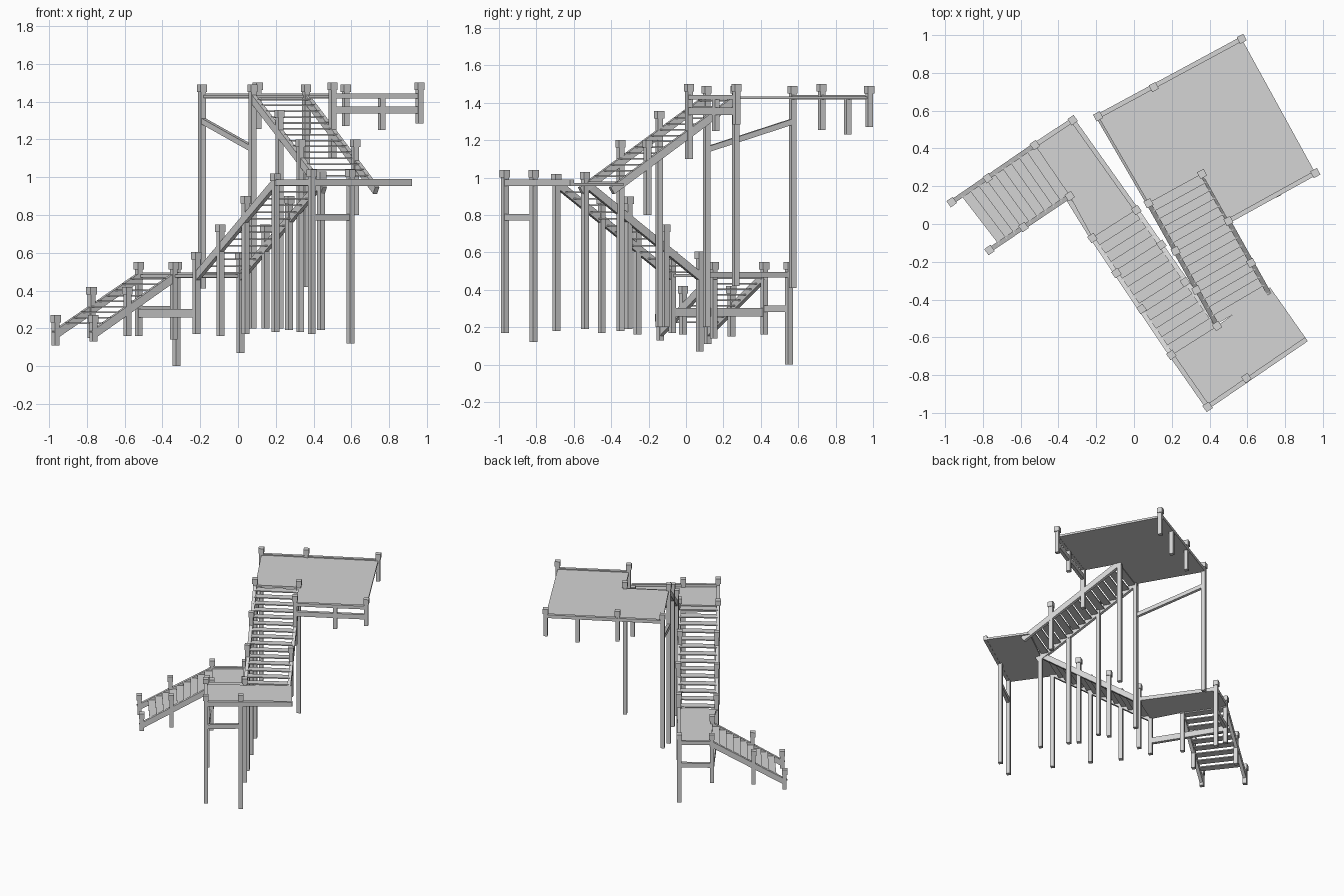
import bpy, bmesh, math
from mathutils import Matrix, Vector

cube = bpy.data.objects.get("Cube")
if cube:
    bpy.data.objects.remove(cube, do_unlink=True)

GREY = (0.66, 0.66, 0.66, 1)
mat = bpy.data.materials.new("pale_grey")
mat.use_nodes = True
mat.diffuse_color = GREY
mat.node_tree.nodes["Principled BSDF"].inputs["Base Color"].default_value = GREY

LOW_TURN = math.radians(34.7)    # heading of the lower two flights
HIGH_TURN = math.radians(28.4)   # heading of the upper flight and deck


def finish(name, bm):
    bmesh.ops.recalc_face_normals(bm, faces=bm.faces)
    mesh = bpy.data.meshes.new(name)
    bm.to_mesh(mesh)
    bm.free()
    mesh.materials.append(mat)
    obj = bpy.data.objects.new(name, mesh)
    bpy.context.collection.objects.link(obj)


def add_box(bm, centre, size, rot=Matrix.Identity(4)):
    m = Matrix.Translation(centre) @ rot @ Matrix.Diagonal((*size, 1))
    bmesh.ops.create_cube(bm, size=1, matrix=m)


def beam_box(bm, a, b, width, height, extra=0.0):
    a, b = Vector(a), Vector(b)
    x = (b - a).normalized()
    y = Vector((0, 0, 1)).cross(x).normalized()
    rot = Matrix((x, y, x.cross(y))).transposed().to_4x4()
    add_box(bm, (a + b) / 2, ((b - a).length + extra, width, height), rot)


def beam(name, p, q, z1, z2=None, width=0.025, height=0.035):
    bm = bmesh.new()
    beam_box(bm, (*p, z1), (*q, z1 if z2 is None else z2), width, height)
    finish(name, bm)


def post(name, p, bottom, top, turn, cap=True):
    bm = bmesh.new()
    rot = Matrix.Rotation(turn, 4, 'Z')
    add_box(bm, (*p, (bottom + top) / 2), (0.03, 0.03, top - bottom), rot)
    if cap:
        add_box(bm, (*p, top - 0.02), (0.04, 0.04, 0.04), rot)
    finish(name, bm)


def slab(name, points, top, thick=0.016):
    bm = bmesh.new()
    face = bm.faces.new([bm.verts.new((*p, top)) for p in points])
    new = bmesh.ops.extrude_face_region(bm, geom=[face])["geom"]
    verts = [v for v in new if isinstance(v, bmesh.types.BMVert)]
    bmesh.ops.translate(bm, vec=(0, 0, -thick), verts=verts)
    finish(name, bm)


def flight(name, left, right, z1, z2, steps, start=0.1):
    """Two sloping stringers with open treads between them."""
    sides = [[Vector((*a, z1)), Vector((*b, z2))] for a, b in (left, right)]
    for tag, (a, b) in zip(("left", "right"), sides):
        bm = bmesh.new()
        beam_box(bm, a, b, 0.025, 0.042, 0.02)
        finish(f"{name}_{tag}_stringer", bm)
    run = (sides[0][1] - sides[0][0]).xy.length * (1 - start) / steps
    bm = bmesh.new()
    for i in range(steps):
        t = start + (1 - start) * (i + 0.5) / steps
        ends = [a.lerp(b, t) for a, b in sides]
        mid = (ends[0].z + ends[1].z) / 2 + 0.006
        for e in ends:
            e.z = mid
        beam_box(bm, *ends, run * 1.12, 0.008)
    finish(f"{name}_treads", bm)


# Plan positions of the posts
foot_a, mid_a, top_a = (-.965, .116), (-.775, .243), (-.525, .418)
foot_b, mid_b, top_b = (-.765, -.138), (-.585, -.016), (-.34, .148)
low_corner = (-.325, .55)
rise_a, rise_b = (-.22, -.074), (.013, .074)
half_a, half_b = (.198, -.693), (.44, -.54)
half_front, half_mid, half_end = (.39, -.968), (.595, -.815), (.913, -.61)
deck_a, deck_b = (.077, .11), (.36, .265)
deck_w, deck_n, deck_e, deck_s = (-.19, .57), (.57, .98), (.96, .27), (.5, .016)
deck_join = (.105, .725)

# Stair flights
flight("lower_flight", (foot_a, top_a), (foot_b, top_b), .17, .47, 9, .12)
flight("middle_flight", (rise_a, half_a), (rise_b, half_b), .47, .97, 14, 0)
flight("upper_flight", ((.45, -.555), deck_a), ((.727, -.39), deck_b), .935, 1.42, 15, .04)

# Landings and deck
slab("lower_landing", [top_a, low_corner, rise_b, rise_a, top_b], .484)
slab("middle_landing", [half_a, half_front, half_end, (.72, -.335), half_b], .972)
slab("stair_head", [deck_w, deck_join, deck_b, deck_a], 1.435)
slab("upper_deck", [deck_join, deck_n, deck_e, deck_s, deck_b], 1.435)

# Edge beams
beam("lower_landing_end_beam", top_a, low_corner, .48, height=.03)
beam("lower_landing_back_beam", low_corner, rise_b, .48, height=.03)
beam("middle_landing_front_beam", half_front, half_end, .972, height=.036)
beam("middle_landing_side_beam", half_a, half_front, .972, height=.03)
beam("deck_back_beam", deck_w, deck_n, 1.43, height=.026)
beam("deck_front_beam", deck_s, deck_e, 1.43, height=.026)

# Cross braces
beam("lower_landing_brace", top_a, rise_a, .28, height=.045)
beam("lower_landing_end_brace", top_a, low_corner, .3)
beam("middle_landing_brace", half_front, half_mid, .787)
beam("deck_side_brace", deck_w, deck_a, 1.3, 1.15, height=.03)
beam("deck_front_brace", deck_s, deck_e, 1.355, height=.038)

# Posts: plan position, bottom, top
low_posts = [
    (foot_a, .11, .27), (mid_a, .15, .42), (top_a, .16, .55),
    (foot_b, .13, .27), (mid_b, .16, .42), (top_b, .14, .55),
    (low_corner, 0, .55), (rise_a, .17, .605), (rise_b, .07, .605),
    ((-.093, -.26), .16, .75), ((.145, -.11), .2, .75),
    ((.04, -.45), .17, .9), ((.27, -.307), .19, .9),
    (half_a, .18, 1.02), (half_b, .19, 1.03),
    (half_front, .17, 1.04), (half_mid, .12, 1.04),
]
high_posts = [
    ((.33, -.35), .18, 1.2), ((.22, -.143), .2, 1.355),
    ((.62, -.206), .8, 1.2), (deck_a, .2, 1.49), (deck_b, .42, 1.49),
    (deck_w, .41, 1.49), (deck_join, 1.255, 1.5),
    (deck_n, 1.27, 1.49), (deck_e, 1.285, 1.5), (deck_s, 1.1, 1.5),
]
for group, turn, posts in (("stair_post", LOW_TURN, low_posts),
                           ("deck_post", HIGH_TURN, high_posts)):
    for i, (p, bottom, top) in enumerate(posts):
        post(f"{group}_{i + 1}", p, bottom, top, turn)

# Short supports hanging below the deck edges
post("deck_back_support", (.365, .865), 1.23, 1.43, HIGH_TURN, cap=False)
post("deck_front_support", (.76, .16), 1.25, 1.43, HIGH_TURN, cap=False)
